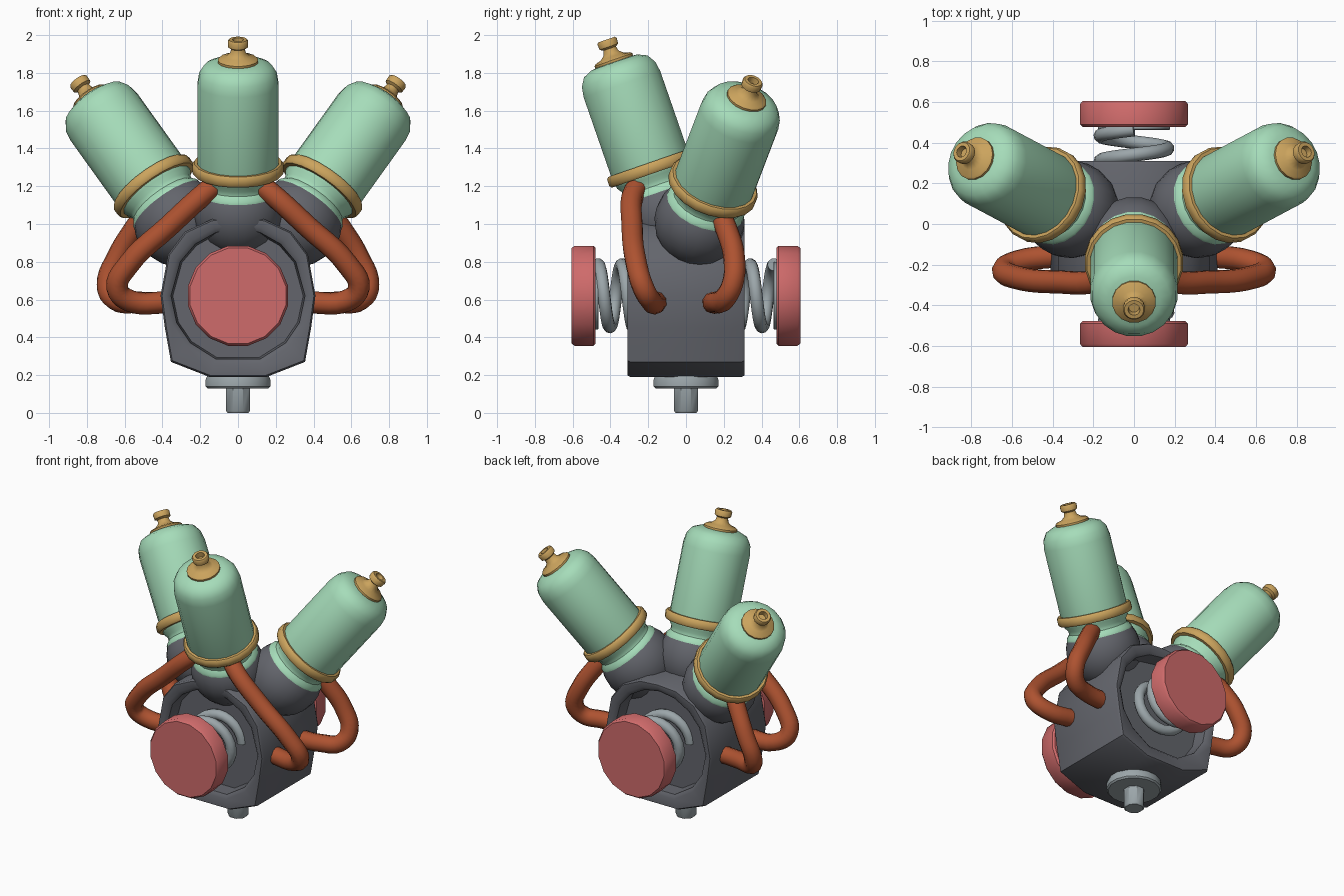
import bpy, bmesh, math
from mathutils import Vector

if "Cube" in bpy.data.objects:
    bpy.data.objects.remove(bpy.data.objects["Cube"])


def mat(name, rgb):
    m = bpy.data.materials.new(name)
    m.diffuse_color = (*rgb, 1)
    m.use_nodes = True
    m.node_tree.nodes["Principled BSDF"].inputs["Base Color"].default_value = m.diffuse_color
    return m


MINT = mat("mint", (0.38, 0.72, 0.49))
GREY = mat("dark_grey", (0.125, 0.13, 0.15))
GOLD = mat("gold", (0.60, 0.37, 0.11))
RUST = mat("rust", (0.42, 0.085, 0.03))
RED = mat("red", (0.62, 0.145, 0.145))
SILVER = mat("silver", (0.33, 0.38, 0.40))


def finish(name, bm, material, angle=40):
    bmesh.ops.remove_doubles(bm, verts=bm.verts, dist=1e-5)
    bmesh.ops.recalc_face_normals(bm, faces=bm.faces)
    me = bpy.data.meshes.new(name)
    bm.to_mesh(me)
    bm.free()
    ob = bpy.data.objects.new(name, me)
    bpy.context.collection.objects.link(ob)
    me.materials.append(material)
    bpy.ops.object.select_all(action='DESELECT')
    ob.select_set(True)
    bpy.context.view_layer.objects.active = ob
    bpy.ops.object.shade_smooth_by_angle(angle=math.radians(angle))
    return ob


def bridge(bm, a, b):
    for i in range(len(a)):
        j = (i + 1) % len(a)
        bm.faces.new((a[i], a[j], b[j], b[i]))


def lathe(name, profile, origin, axis, material, seg=20, closed=False):
    """Turn (radius, height) points around an axis."""
    q = Vector(axis).to_track_quat('Z', 'Y')
    bm = bmesh.new()
    rings = []
    for r, u in profile:
        ring = []
        for i in range(seg):
            a = 2 * math.pi * (i + 0.5) / seg
            p = q @ Vector((r * math.cos(a), r * math.sin(a), u))
            ring.append(bm.verts.new(p + Vector(origin)))
        rings.append(ring)
    for a, b in zip(rings, rings[1:]):
        bridge(bm, a, b)
    if closed:
        bridge(bm, rings[-1], rings[0])
    else:
        bm.faces.new(rings[0])
        bm.faces.new(rings[-1])
    return finish(name, bm, material)


def tube(name, points, radius, material, smooth=True):
    """Round tube along a smooth path, converted to mesh."""
    cu = bpy.data.curves.new(name, 'CURVE')
    cu.dimensions = '3D'
    cu.bevel_depth = radius
    cu.bevel_resolution = 3
    cu.use_fill_caps = True
    if smooth:
        sp = cu.splines.new('BEZIER')
        sp.bezier_points.add(len(points) - 1)
        for bp, p in zip(sp.bezier_points, points):
            bp.co = p
            bp.handle_left_type = bp.handle_right_type = 'AUTO'
        sp.resolution_u = 5
    else:
        sp = cu.splines.new('POLY')
        sp.points.add(len(points) - 1)
        for cp, p in zip(sp.points, points):
            cp.co = (*p, 1)
    tmp = bpy.data.objects.new(name + "_path", cu)
    bpy.context.collection.objects.link(tmp)
    bpy.context.view_layer.update()
    me = bpy.data.meshes.new_from_object(
        tmp.evaluated_get(bpy.context.evaluated_depsgraph_get()))
    bpy.data.objects.remove(tmp)
    bm = bmesh.new()
    bm.from_mesh(me)
    bpy.data.meshes.remove(me)
    for f in bm.faces:
        f.material_index = 0
    return finish(name, bm, material, 50)


# Crankcase: barrel outline with a round recess at each end
CZ = 0.62
half = [(0.15, 0.19), (0.355, 0.27), (0.387, 0.45), (0.41, 0.62),
        (0.37, 0.84), (0.28, 0.96), (0.14, 1.025)]
outline = half + [(0, 1.035)] + [(-x, z) for x, z in reversed(half)]


def scaled(s):
    return [(x * s, CZ + (z - CZ) * s) for x, z in outline]


def circle(r):
    out = []
    for x, z in outline:
        d = Vector((x, z - CZ)).normalized() * r
        out.append((d.x, CZ + d.y))
    return out


front_loops = [(circle(0.345), -0.20), (circle(0.355), -0.29), (circle(0.38), -0.31),
               (scaled(0.98), -0.31), (outline, -0.295)]
loops = front_loops + [(p, -y) for p, y in reversed(front_loops)]
bm = bmesh.new()
rings = [[bm.verts.new((x, y, z)) for x, z in pts] for pts, y in loops]
for a, b in zip(rings, rings[1:]):
    bridge(bm, a, b)
bm.faces.new(rings[0])
bm.faces.new(rings[-1])
finish("crankcase", bm, GREY)

# Drain flange and stub underneath
lathe("drain_flange", [(0.165, 0.13), (0.175, 0.14), (0.175, 0.175), (0.165, 0.2)],
      (0, 0, 0), (0, 0, 1), SILVER, 16)
lathe("drain_stub", [(0.06, 0), (0.068, 0.01), (0.068, 0.16)],
      (0, 0, 0), (0, 0, 1), SILVER, 8)

# Three cylinders: ring centre and axis direction
cylinders = {"front": ((0, -0.185, 1.296), (0, -0.328, 0.945)),
             "right": ((0.447, 0.143, 1.20), (0.398, 0.212, 0.555)),
             "left": ((-0.447, 0.143, 1.20), (-0.398, 0.212, 0.555))}
for side, (c, d) in cylinders.items():
    # Domed socket
    socket = [(0.24 * math.sin(t * math.pi / 12), -0.24 - 0.24 * math.cos(t * math.pi / 12))
              for t in range(1, 12)]
    lathe(side + "_socket", socket, c, d, GREY)
    # Barrel with grooved neck and rounded top
    lathe(side + "_barrel",
          [(0.20, -0.2), (0.215, -0.145), (0.212, -0.12), (0.19, -0.095), (0.19, -0.07),
           (0.208, -0.045), (0.217, 0), (0.217, 0.47), (0.208, 0.525), (0.18, 0.57),
           (0.13, 0.592), (0.06, 0.6)], c, d, MINT)
    # Clamp ring
    lathe(side + "_clamp_ring",
          [(0.205, -0.03), (0.233, -0.03), (0.243, -0.018), (0.243, 0.018),
           (0.233, 0.03), (0.205, 0.03)], c, d, GOLD, closed=True)
    # Terminal cap with a hollow tip
    lathe(side + "_terminal",
          [(0.1, 0.57), (0.108, 0.58), (0.108, 0.607), (0.098, 0.616), (0.065, 0.625),
           (0.042, 0.645), (0.036, 0.67), (0.053, 0.68), (0.055, 0.71), (0.048, 0.72),
           (0.029, 0.72), (0.026, 0.685)], c, d, GOLD, 16)

# Pipes from the necks back into the crankcase sides
front_pipe = [(0.09, -0.22, 1.225), (0.16, -0.272, 1.175), (0.37, -0.285, 0.985),
              (0.58, -0.262, 0.785), (0.64, -0.225, 0.66), (0.57, -0.185, 0.592),
              (0.36, -0.155, 0.587)]
side_pipe = [(0.49, 0.18, 1.05), (0.55, 0.215, 0.97), (0.64, 0.255, 0.82),
             (0.69, 0.245, 0.68), (0.65, 0.2, 0.6), (0.54, 0.16, 0.585),
             (0.36, 0.14, 0.583)]
for label, s in (("right", 1), ("left", -1)):
    for kind, path in (("front_pipe_", front_pipe), ("side_pipe_", side_pipe)):
        tube(kind + label, [(s * x, y, z) for x, y, z in path], 0.058, RUST)

# Coil springs and round buffers at both ends
for label, s in (("front", -1), ("back", 1)):
    n = 54
    coil = []
    for i in range(n + 1):
        a = math.pi / 2 + 2 * math.pi * 2.25 * i / n
        coil.append((0.165 * math.cos(a) * s, s * (0.465 - 0.28 * i / n),
                     CZ + 0.165 * math.sin(a)))
    tube(label + "_spring", coil, 0.034, SILVER, smooth=False)
    lathe(label + "_spring_plate", [(0.175, 0.462), (0.18, 0.467), (0.18, 0.5)],
          (0, 0, CZ), (0, s, 0), SILVER)
    lathe(label + "_buffer",
          [(0.258, 0.478), (0.27, 0.49), (0.27, 0.59), (0.258, 0.605)],
          (0, 0, CZ), (0, s, 0), RED, 16)
